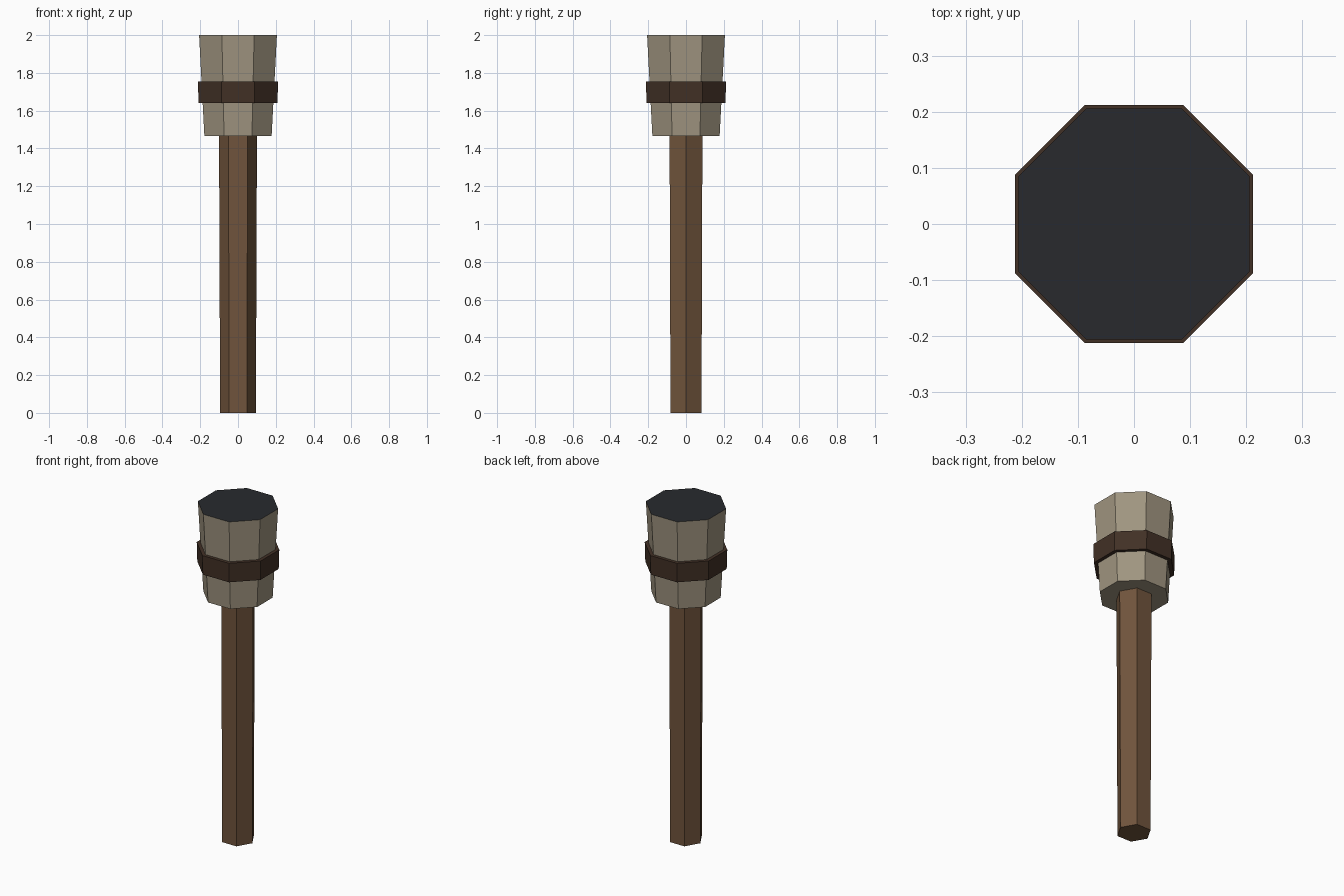
import bpy, bmesh
from math import cos, sin, pi

if "Cube" in bpy.data.objects:
    bpy.data.objects.remove(bpy.data.objects["Cube"])


def material(name, rgb):
    m = bpy.data.materials.new(name)
    m.diffuse_color = (*rgb, 1)
    m.use_nodes = True
    m.node_tree.nodes["Principled BSDF"].inputs["Base Color"].default_value = m.diffuse_color
    return m


def ring(bm, sides, turn, flat_radius, z):
    """Regular polygon of vertices, sized by its flat-to-centre distance."""
    r = flat_radius / cos(pi / sides)
    angles = [turn + 2 * pi * i / sides for i in range(sides)]
    return [bm.verts.new((r * cos(a), r * sin(a), z)) for a in angles]


def prism(name, sides, turn, sections, mats, capped=True):
    """Flat-sided tapered prism; sections are (flat_radius, z) from the bottom up.
    The last material goes on the top cap."""
    bm = bmesh.new()
    rings = [ring(bm, sides, turn, r, z) for r, z in sections]
    for lo, hi in zip(rings, rings[1:]):
        for i in range(sides):
            j = (i + 1) % sides
            bm.faces.new((lo[i], lo[j], hi[j], hi[i]))
    if capped:
        bm.faces.new(rings[0][::-1])
        bm.faces.new(rings[-1]).material_index = len(mats) - 1
    mesh = bpy.data.meshes.new(name)
    bm.to_mesh(mesh)
    bm.free()
    for m in mats:
        mesh.materials.append(m)
    obj = bpy.data.objects.new(name, mesh)
    bpy.context.collection.objects.link(obj)
    return obj


wood = material("wood", (0.162, 0.089, 0.045))
cloth = material("wrapped_cloth", (0.35, 0.30, 0.216))
leather = material("dark_strap", (0.054, 0.030, 0.019))
charcoal = material("charcoal", (0.021, 0.023, 0.027))

# Six-sided shaft, slightly wider at the top and seated into the head
prism("shaft", 6, 0, [(0.082, 0), (0.087, 1.50)], [wood])

# Eight-sided flared head with a charred top
prism("head", 8, pi / 8, [(0.178, 1.465), (0.206, 2.0)], [cloth, charcoal])

# Strap round the head, thickened inward
strap = prism("strap", 8, pi / 8, [(0.209, 1.64), (0.212, 1.755)], [leather], capped=False)
solid = strap.modifiers.new("thickness", 'SOLIDIFY')
solid.thickness = 0.03
solid.offset = -1
solid.use_even_offset = True
